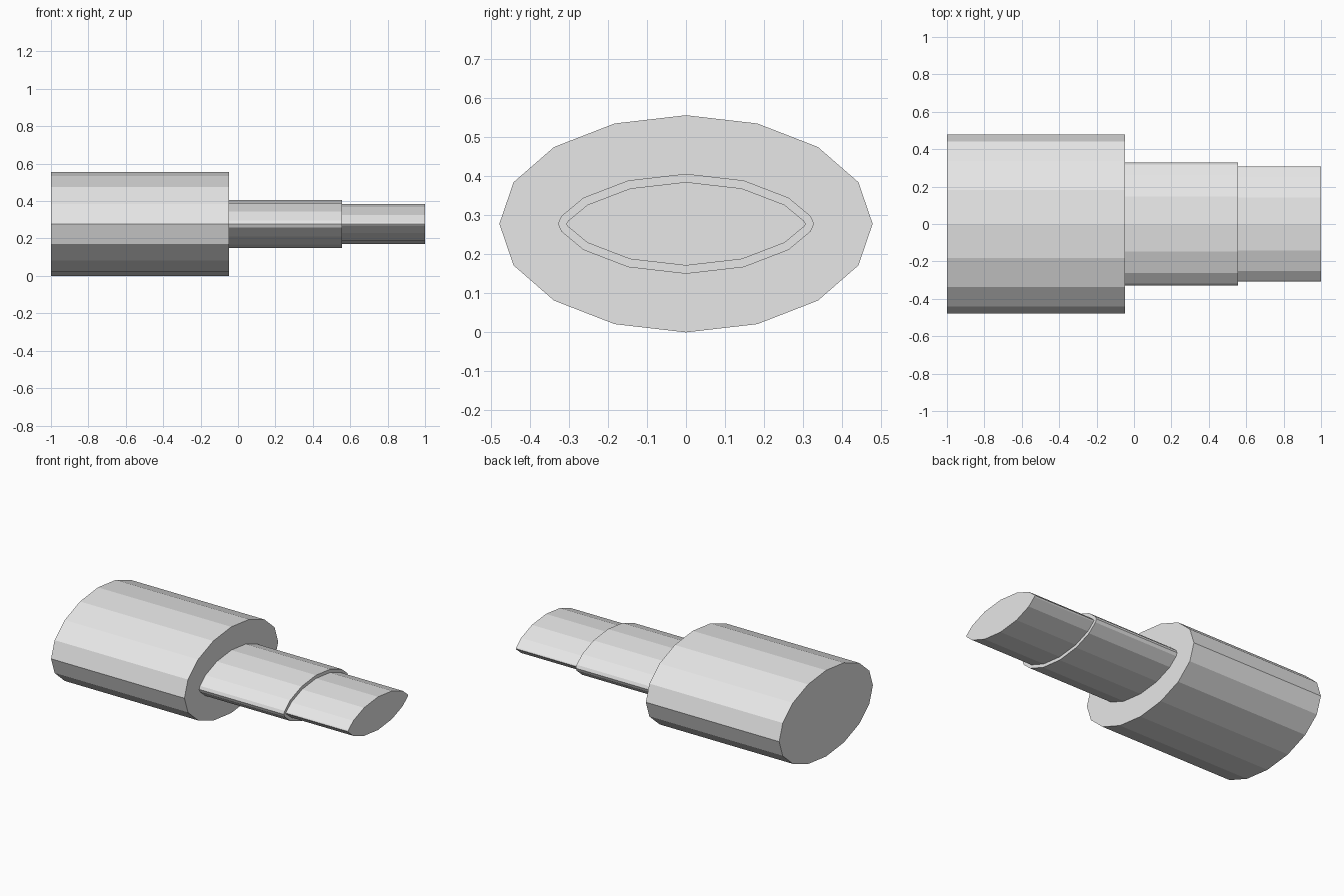
import bpy
import bmesh
from math import sin, cos, tau
from mathutils import Vector

cube = bpy.data.objects.get("Cube")
if cube:
    bpy.data.objects.remove(cube, do_unlink=True)

SIDES = 16
HALF_WIDTH, HALF_HEIGHT = 0.478, 0.278

grey = bpy.data.materials.new("plain grey")
grey.use_nodes = True
grey.diffuse_color = (0.8, 0.8, 0.8, 1)
grey.node_tree.nodes["Principled BSDF"].inputs["Base Color"].default_value = (0.8, 0.8, 0.8, 1)


def add_ring(bm, x, inset):
    """Oval outline at x, moved inwards along its normals."""
    ring = []
    for i in range(SIDES):
        a = tau * i / SIDES
        point = Vector((0, HALF_WIDTH * cos(a), HALF_HEIGHT * sin(a)))
        normal = Vector((0, cos(a) / HALF_WIDTH, sin(a) / HALF_HEIGHT)).normalized()
        point -= normal * inset
        ring.append(bm.verts.new((x, point.y, point.z + HALF_HEIGHT)))
    return ring


# Stepped oval shaft: (x, inset) from the wide end to the narrow end
STATIONS = [(-1, 0), (-0.048, 0), (-0.048, 0.15),
            (0.557, 0.15), (0.557, 0.171), (1, 0.171)]

bm = bmesh.new()
rings = [add_ring(bm, x, inset) for x, inset in STATIONS]
for near, far in zip(rings, rings[1:]):
    for i in range(SIDES):
        j = (i + 1) % SIDES
        bm.faces.new((near[i], near[j], far[j], far[i]))

# End caps
bm.faces.new(rings[0])
bm.faces.new(rings[-1])
bmesh.ops.recalc_face_normals(bm, faces=bm.faces)

mesh = bpy.data.meshes.new("stepped_oval_shaft")
bm.to_mesh(mesh)
bm.free()
mesh.materials.append(grey)
shaft = bpy.data.objects.new("stepped_oval_shaft", mesh)
bpy.context.collection.objects.link(shaft)
